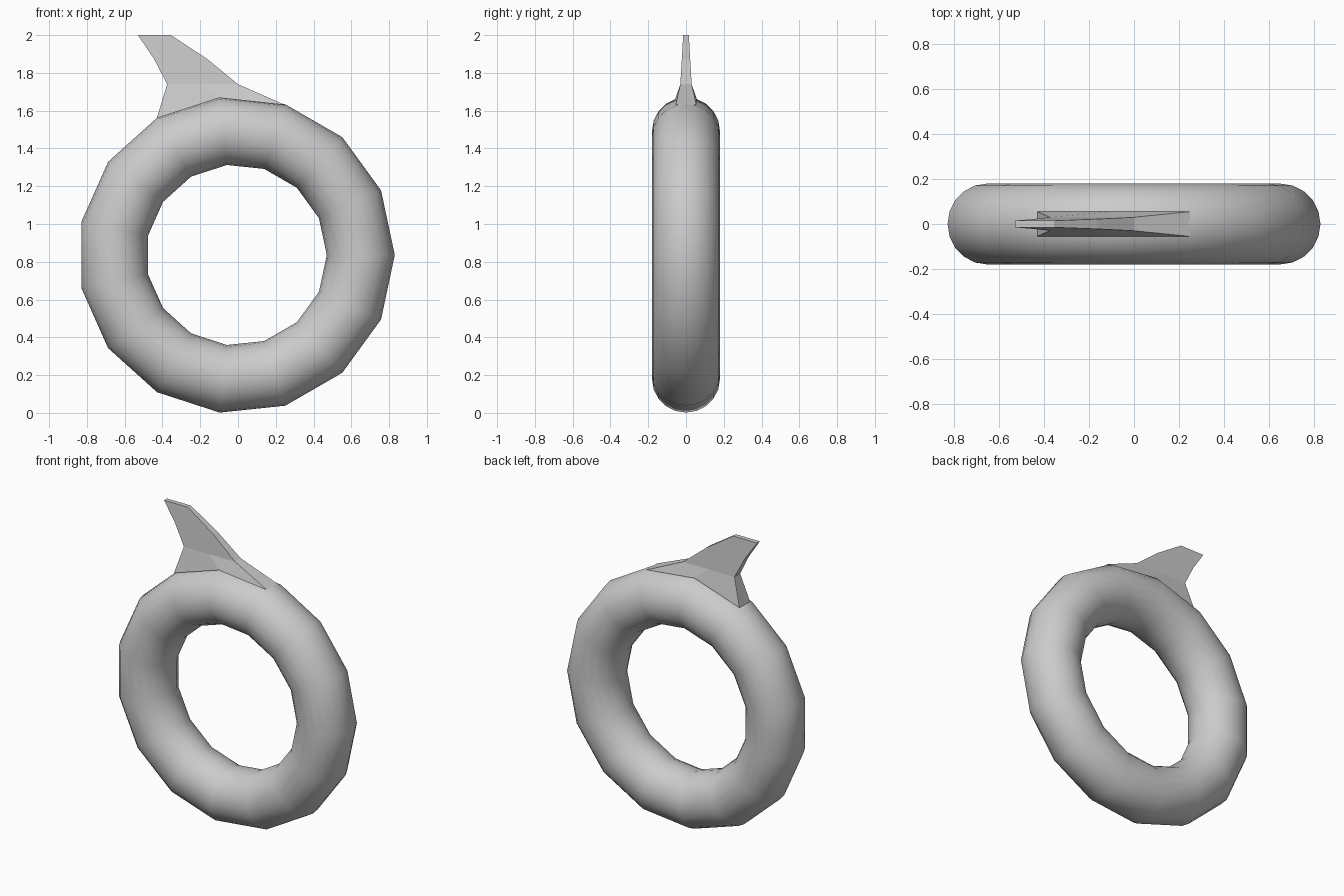
import bpy
import bmesh
from math import radians

cube = bpy.data.objects.get("Cube")
if cube:
    bpy.data.objects.remove(cube, do_unlink=True)

# One plain grey
grey = bpy.data.materials.new("light_grey")
grey.use_nodes = True
colour = (0.6, 0.6, 0.6, 1)
grey.diffuse_color = colour
grey.node_tree.nodes["Principled BSDF"].inputs["Base Color"].default_value = colour

# Upright ring with fifteen segments
bpy.ops.mesh.primitive_torus_add(
    major_segments=15, minor_segments=20, major_radius=0.659, minor_radius=0.18,
    location=(-0.009, 0, 0.836), rotation=(radians(90), 0, 0))
ring = bpy.context.object
ring.name = "ring"
ring.data.materials.append(grey)
bpy.ops.object.shade_smooth_by_angle(angle=radians(50))

# Swept-back fin: rows of three (x, z) points with a half thickness
rows = [
    ([(-0.43, 1.56), (-0.10, 1.668), (0.25, 1.63)], 0.055),
    ([(-0.375, 1.74), (-0.19, 1.74), (0.0, 1.74)], 0.03),
    ([(-0.445, 1.875), (-0.305, 1.875), (-0.165, 1.875)], 0.022),
    ([(-0.53, 2.0), (-0.44, 2.0), (-0.355, 2.0)], 0.015),
]
bm = bmesh.new()
loops = []
for points, half in rows:
    front = [bm.verts.new((x, -half, z)) for x, z in points]
    back = [bm.verts.new((x, half, z)) for x, z in reversed(points)]
    loops.append(front + back)
for low, high in zip(loops, loops[1:]):
    for i in range(len(low)):
        j = (i + 1) % len(low)
        bm.faces.new((low[i], low[j], high[j], high[i]))
bm.faces.new(loops[-1])
# Base follows the bend of the ring
a, b, c, d, e, f = loops[0]
bm.faces.new((a, f, e, b))
bm.faces.new((b, e, d, c))
bmesh.ops.recalc_face_normals(bm, faces=bm.faces)
mesh = bpy.data.meshes.new("fin")
bm.to_mesh(mesh)
bm.free()
mesh.materials.append(grey)
fin = bpy.data.objects.new("fin", mesh)
bpy.context.collection.objects.link(fin)
